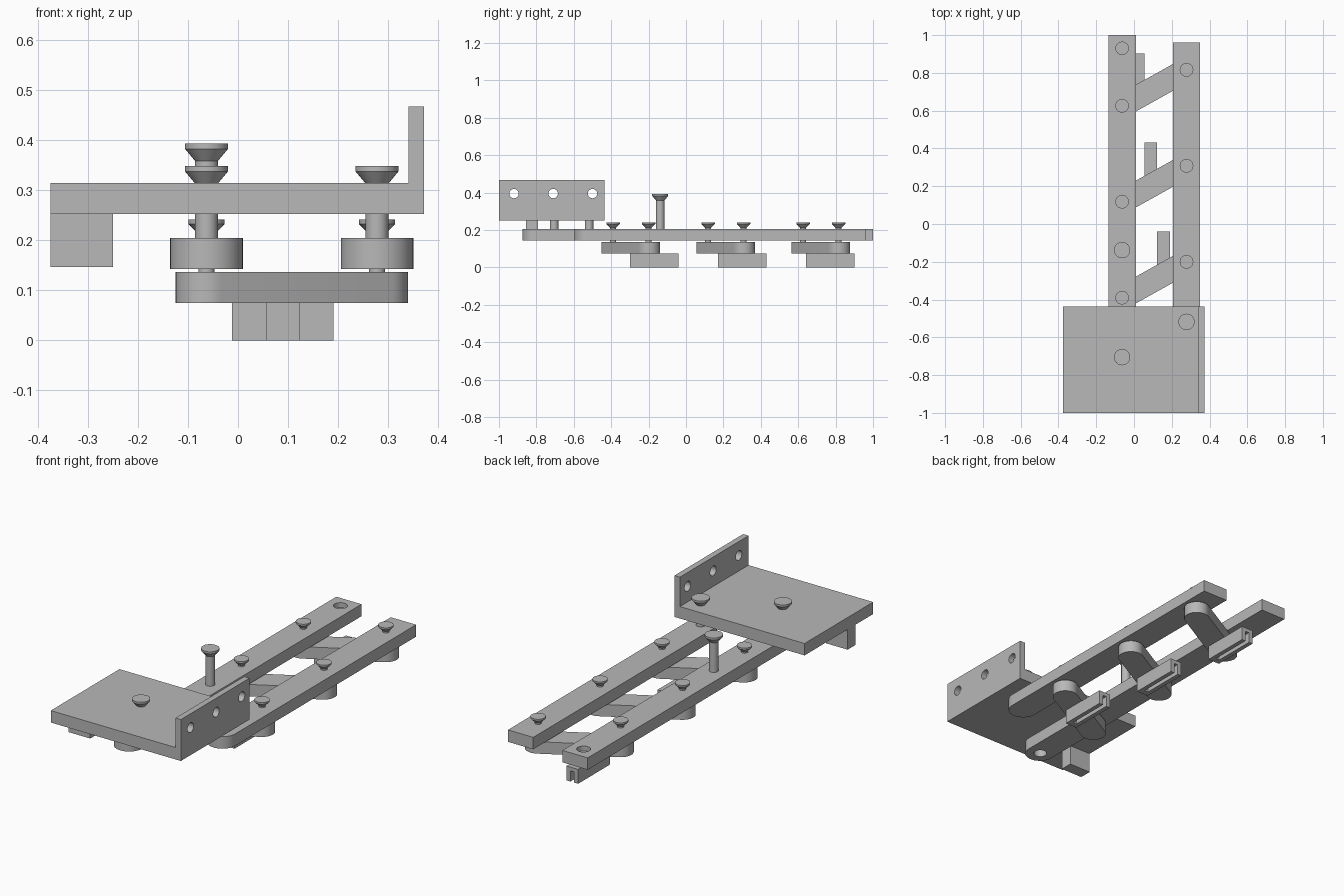
import bpy, bmesh, math
from mathutils import Matrix, Vector

cube = bpy.data.objects.get("Cube")
if cube:
    bpy.data.objects.remove(cube, do_unlink=True)

metal = bpy.data.materials.new("grey metal")
metal.use_nodes = True
GREY = (0.48, 0.48, 0.48, 1)
metal.diffuse_color = GREY
metal.node_tree.nodes["Principled BSDF"].inputs["Base Color"].default_value = GREY


def finish(name, bm, smooth=False):
    bmesh.ops.recalc_face_normals(bm, faces=bm.faces)
    mesh = bpy.data.meshes.new(name)
    bm.to_mesh(mesh)
    bm.free()
    mesh.materials.append(metal)
    obj = bpy.data.objects.new(name, mesh)
    bpy.context.collection.objects.link(obj)
    if smooth:
        activate(obj)
        bpy.ops.object.shade_smooth_by_angle(angle=math.radians(30))
    return obj


def activate(obj):
    bpy.ops.object.select_all(action='DESELECT')
    obj.select_set(True)
    bpy.context.view_layer.objects.active = obj


def prism(name, outline, z0, z1, smooth=False):
    """Extrude a flat outline from z0 to z1."""
    bm = bmesh.new()
    face = bm.faces.new([bm.verts.new((x, y, z0)) for x, y in outline])
    top = bmesh.ops.extrude_face_region(bm, geom=[face])["geom"]
    verts = [v for v in top if isinstance(v, bmesh.types.BMVert)]
    bmesh.ops.translate(bm, verts=verts, vec=(0, 0, z1 - z0))
    return finish(name, bm, smooth)


def box(name, x0, x1, y0, y1, z0, z1):
    return prism(name, [(x0, y0), (x1, y0), (x1, y1), (x0, y1)], z0, z1)


def arc(cx, cy, r, start, sweep=math.pi, steps=20):
    return [(cx + r * math.cos(start + sweep * i / steps),
             cy + r * math.sin(start + sweep * i / steps)) for i in range(steps + 1)]


def lathe(name, x, y, profile, sides=32):
    """Spin a radius/height profile around a vertical axis."""
    bm = bmesh.new()
    points = [(0, profile[0][1])] + profile + [(0, profile[-1][1])]
    verts = [bm.verts.new((x + r, y, z)) for r, z in points]
    edges = [bm.edges.new(pair) for pair in zip(verts, verts[1:])]
    bmesh.ops.spin(bm, geom=verts + edges, cent=(x, y, 0), axis=(0, 0, 1),
                   angle=math.tau, steps=sides)
    bmesh.ops.remove_doubles(bm, verts=bm.verts, dist=0.0002)
    return finish(name, bm, True)


def cut(target, cutter):
    cutter.hide_render = True
    mod = target.modifiers.new("cut", 'BOOLEAN')
    mod.operation = 'DIFFERENCE'
    mod.solver = 'EXACT'
    mod.object = cutter
    activate(target)
    bpy.ops.object.modifier_apply(modifier=mod.name)
    bpy.data.objects.remove(cutter, do_unlink=True)
    bpy.ops.object.shade_smooth_by_angle(angle=math.radians(30))


def drill(target, centre, radius, depth, axis='Z'):
    bm = bmesh.new()
    turn = Matrix.Rotation(math.pi / 2, 4, 'Y') if axis == 'X' else Matrix()
    bmesh.ops.create_cone(bm, cap_ends=True, segments=32, radius1=radius, radius2=radius,
                          depth=depth, matrix=Matrix.Translation(centre) @ turn)
    cut(target, finish("hole_cutter", bm))


def bolt(name, x, y, bottom, top, stem, head):
    """Stem with a countersunk style head."""
    rise = head * 0.8
    lathe(name, x, y, [(stem, bottom), (stem, top - rise), (head, top - rise * 0.3), (head, top)])


LEFT_X, RIGHT_X = -0.063, 0.278
BAR_R = 0.0725
BAR_Z = (0.143, 0.205)

# L-shaped mounting plate with three holes in its upright flange
plate = prism("mounting_plate", [(-0.375, 0.252), (0.372, 0.252), (0.372, 0.467),
                                 (0.341, 0.467), (0.341, 0.314), (-0.375, 0.314)], 0.437, 1.0)
plate.data.transform(Matrix.Rotation(math.pi / 2, 4, 'X'))
for y in (-0.92, -0.71, -0.5):
    drill(plate, (0.356, y, 0.395), 0.025, 0.1, 'X')
box("plate_stop_block", -0.375, -0.25, -0.855, -0.79, 0.147, 0.252)

# Long parallel bars, rounded at the front and square at the back
bars = {}
for name, x, front, back in (("left_bar", LEFT_X, -0.875, 1.0), ("right_bar", RIGHT_X, -0.597, 0.96)):
    outline = arc(x, front + BAR_R, BAR_R, math.pi) + [(x + BAR_R, back), (x - BAR_R, back)]
    bars[name] = prism(name, outline, *BAR_Z, smooth=True)
drill(bars["left_bar"], (LEFT_X, -0.80, 0.174), 0.032, 0.1)
drill(bars["left_bar"], (LEFT_X, 0.93, 0.205), 0.033, 0.05)

# Three slanted links, each with its pivot bolts and a slotted foot
ARM_R = 0.062
for i in range(3):
    y0 = -0.39 + 0.508 * i
    y1 = y0 + 0.19
    slant = math.atan2(y1 - y0, RIGHT_X - LEFT_X)
    prism(f"link_{i + 1}", arc(LEFT_X, y0, ARM_R, slant + math.pi / 2)
          + arc(RIGHT_X, y1, ARM_R, slant - math.pi / 2), 0.075, 0.137, smooth=True)
    bolt(f"left_pivot_{i + 1}", LEFT_X, y0, 0.1, 0.241, 0.016, 0.036)
    bolt(f"right_pivot_{i + 1}", RIGHT_X, y1, 0.1, 0.241, 0.016, 0.036)

    x0 = 0.123 - 0.0675 * i
    tip = -0.04 + 0.471 * i
    foot = box(f"slotted_foot_{i + 1}", x0, x0 + 0.0675, tip - 0.26, tip, 0, 0.0745)
    cut(foot, box("slot_cutter", x0 + 0.023, x0 + 0.0445, tip - 0.23, tip + 0.05, -0.05, 0.055))

# Bolts holding the plate, and the tall handle post
bolt("left_plate_bolt", LEFT_X, -0.705, 0.16, 0.348, 0.023, 0.043)
bolt("right_plate_bolt", RIGHT_X, -0.518, 0.16, 0.348, 0.023, 0.043)
bolt("handle_post", LEFT_X, -0.138, 0.16, 0.393, 0.023, 0.043)
